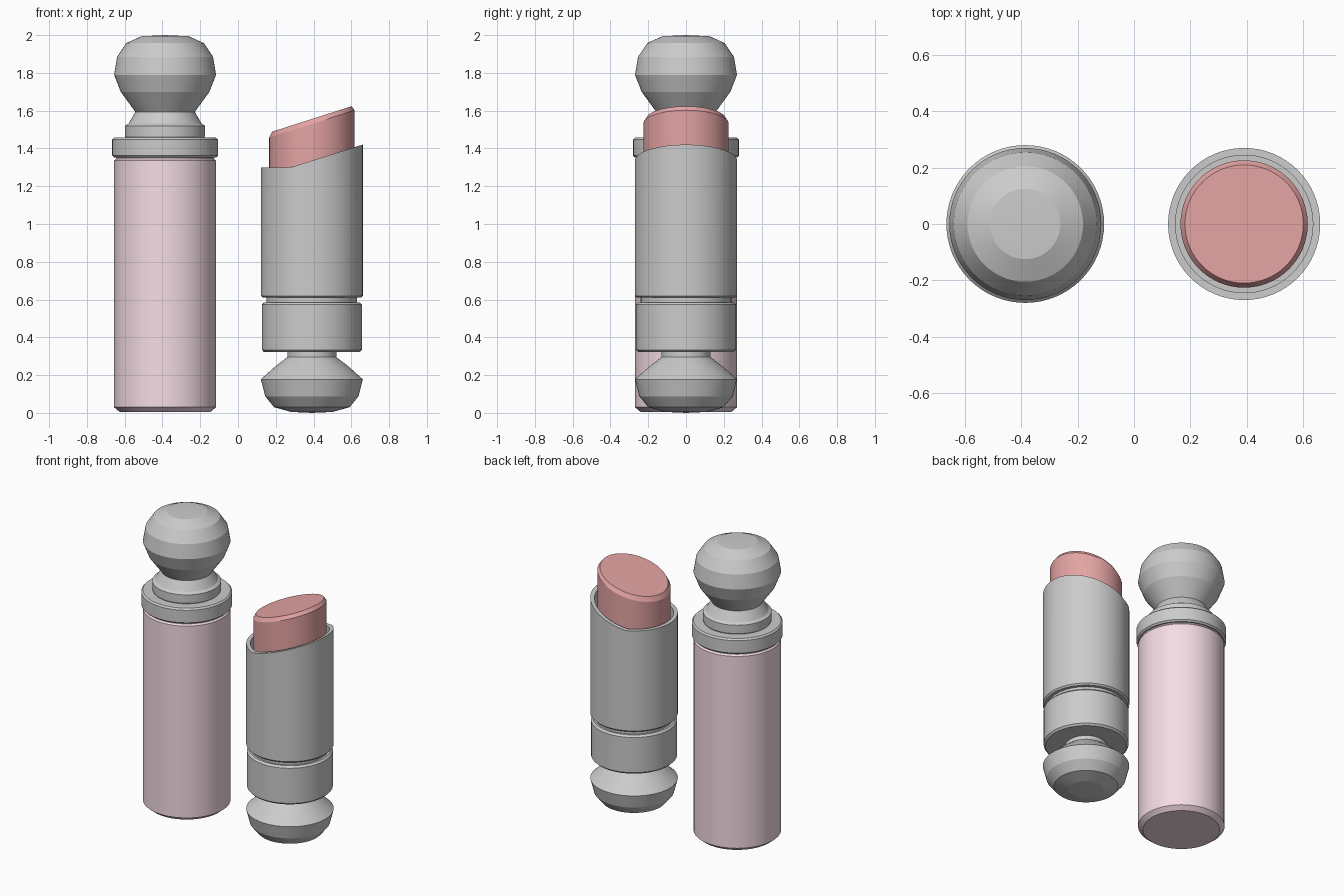
import bpy, bmesh, math

if "Cube" in bpy.data.objects:
    bpy.data.objects.remove(bpy.data.objects["Cube"])

SEG = 64
CAP_X, STICK_X = -0.386, 0.391


def material(name, rgb):
    m = bpy.data.materials.new(name)
    m.diffuse_color = (*rgb, 1)
    m.use_nodes = True
    m.node_tree.nodes["Principled BSDF"].inputs["Base Color"].default_value = m.diffuse_color
    return m


def lathe(name, cx, profile, mat=None, shear=None, closed=False):
    """Spin (radius, z) points, listed bottom to top outside, about a vertical axis.
    shear(x, z) may shift the heights of points to slant a rim."""
    bm = bmesh.new()
    rings = []
    for r, z in profile:
        if r == 0:
            zz = shear(cx, z) if shear else z
            rings.append([bm.verts.new((cx, 0, zz))] * SEG)
            continue
        ring = []
        for i in range(SEG):
            a = 2 * math.pi * i / SEG
            x, y = cx + r * math.cos(a), r * math.sin(a)
            ring.append(bm.verts.new((x, y, shear(x, z) if shear else z)))
        rings.append(ring)
    if closed:
        rings.append(rings[0])
    for lo, hi in zip(rings, rings[1:]):
        for i in range(SEG):
            j = (i + 1) % SEG
            corners = list(dict.fromkeys((lo[i], lo[j], hi[j], hi[i])))
            bm.faces.new(corners)
    bmesh.ops.recalc_face_normals(bm, faces=bm.faces)
    mesh = bpy.data.meshes.new(name)
    bm.to_mesh(mesh)
    bm.free()
    if mat:
        mesh.materials.append(mat)
    obj = bpy.data.objects.new(name, mesh)
    bpy.context.collection.objects.link(obj)
    bpy.ops.object.select_all(action='DESELECT')
    obj.select_set(True)
    bpy.context.view_layer.objects.active = obj
    bpy.ops.object.shade_smooth_by_angle(angle=math.radians(10))
    return obj


def drum(name, cx, r, z0, z1, bevel, mat=None):
    """Solid cylinder with chamfered rims."""
    return lathe(name, cx, [(0, z0), (r - bevel, z0), (r, z0 + bevel),
                            (r, z1 - bevel), (r - bevel, z1), (0, z1)], mat)


pink = material("pale_pink", (0.92, 0.72, 0.79))
rose = material("rose", (0.78, 0.37, 0.37))

# Cap: pink sleeve, collar, stepped neck and faceted knob
lathe("cap_sleeve", CAP_X, [(0, 0.005), (0.24, 0.005), (0.27, 0.03), (0.27, 1.335),
                            (0.26, 1.345), (0.26, 1.36), (0, 1.36)], pink)
drum("cap_collar", CAP_X, 0.28, 1.352, 1.457, 0.01)
lathe("cap_neck", CAP_X, [(0, 1.45), (0.205, 1.45), (0.212, 1.467), (0.212, 1.52),
                          (0.193, 1.532), (0.158, 1.592), (0, 1.592)])
lathe("cap_knob", CAP_X, [(0, 1.59), (0.155, 1.59), (0.235, 1.70), (0.27, 1.79),
                          (0.254, 1.885), (0.205, 1.958), (0.125, 1.994), (0, 2.0)])

# Base: squashed knob, short neck, drum and groove
lathe("base_knob", STICK_X, [(0, 0.0), (0.11, 0.005), (0.2, 0.03), (0.247, 0.088),
                             (0.27, 0.178), (0.195, 0.245), (0.13, 0.295), (0, 0.295)])
lathe("base_neck", STICK_X, [(0, 0.285), (0.13, 0.285), (0.13, 0.335), (0, 0.335)])
drum("base_drum", STICK_X, 0.265, 0.322, 0.585, 0.012)
lathe("base_groove", STICK_X, [(0, 0.575), (0.24, 0.575), (0.24, 0.62), (0, 0.62)])

# Tube: hollow, rim level on the left then rising to the right
def tube_rim(x, z):
    return z + max(0, x - 0.28) * 0.316 if z > 1.2 else z

lathe("tube", STICK_X, [(0, 0.61), (0.26, 0.61), (0.27, 0.62), (0.27, 1.30),
                        (0.244, 1.30), (0.244, 0.95), (0, 0.95)], shear=tube_rim)

# Lipstick: slanted top with a bevelled edge
def slant(x, z):
    return z + (x - STICK_X) * 0.32 if z > 1.3 else z

lathe("lipstick", STICK_X, [(0, 0.94), (0.226, 0.94), (0.226, 1.53),
                            (0.21, 1.556), (0, 1.556)], rose, shear=slant)
